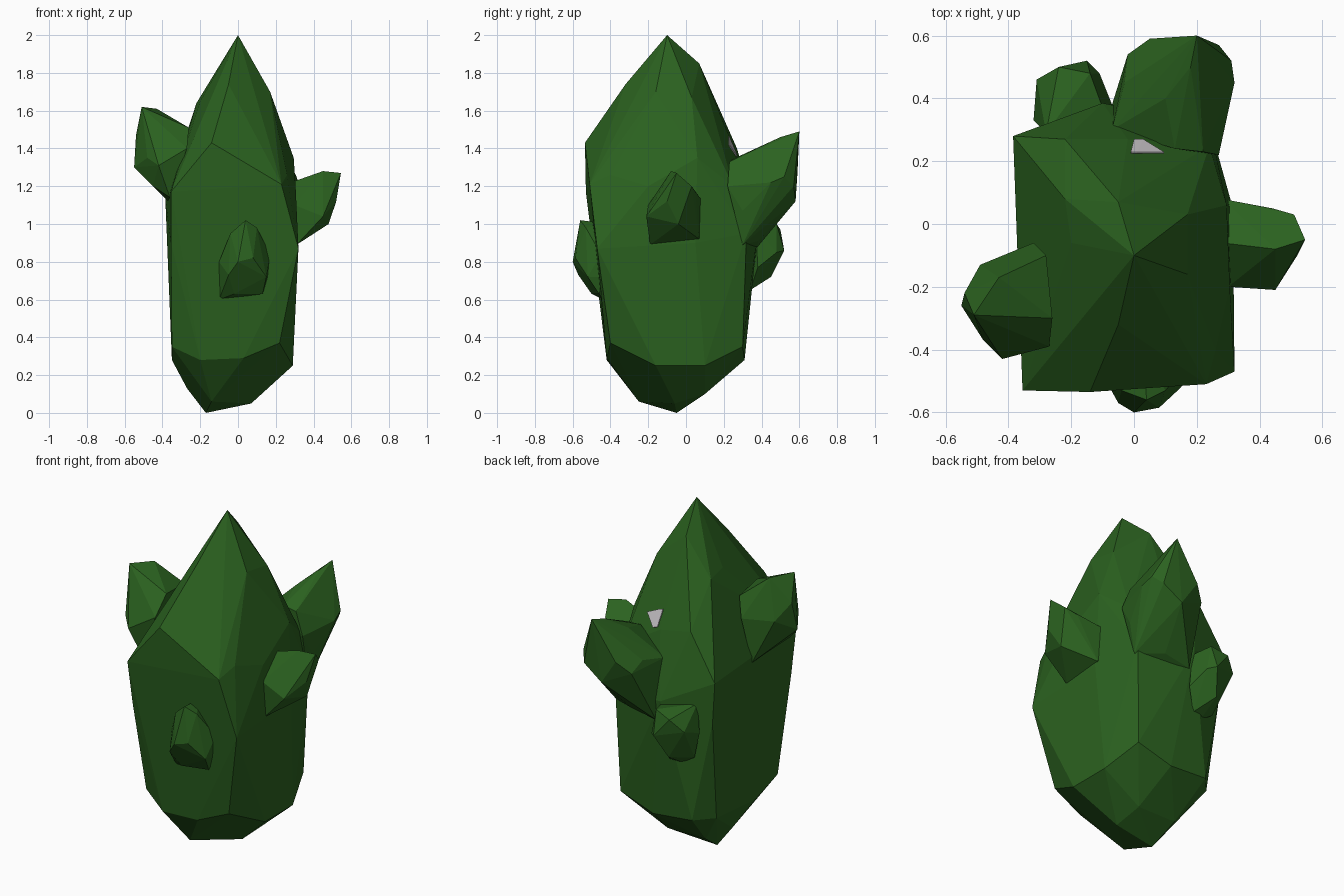
import bpy, bmesh, math


def colour(name, rgb):
    m = bpy.data.materials.new(name)
    m.diffuse_color = (*rgb, 1)
    return m


GREEN = colour("leaf green", (0.024, 0.122, 0.014))
GREY = colour("pale grey", (0.6, 0.57, 0.6))


def faceted(name, points, mat):
    """Flat-shaded convex solid wrapped round a few key points."""
    bm = bmesh.new()
    for p in points:
        bm.verts.new(p)
    bmesh.ops.convex_hull(bm, input=bm.verts)
    bmesh.ops.delete(bm, geom=[v for v in bm.verts if not v.link_faces], context='VERTS')
    bmesh.ops.dissolve_limit(bm, angle_limit=math.radians(3), verts=bm.verts, edges=bm.edges)
    bmesh.ops.recalc_face_normals(bm, faces=bm.faces)
    me = bpy.data.meshes.new(name)
    bm.to_mesh(me)
    bm.free()
    me.materials.append(mat)
    ob = bpy.data.objects.new(name, me)
    bpy.context.collection.objects.link(ob)
    return ob


# Main trunk: tapered foot, two body rings, pointed crown
foot = [(-.17, -.05, 0), (.07, -.06, .05), (-.14, -.25, .06), (.05, .1, .1),
        (-.2, .1, .1), (-.27, -.05, .13), (.2, -.05, .17)]
low_ring = [(-.35, -.36, .35), (-.2, -.42, .28), (.03, -.42, .29), (.22, -.4, .37),
            (.29, -.16, .25), (.29, .1, .25), (.22, .3, .35), (0, .31, .28),
            (-.25, .3, .3), (-.34, .2, .3), (-.35, -.15, .28)]
mid_ring = [(-.37, .28, .9), (-.1, .385, 1.0), (.24, .32, .95),
            (.32, -.47, .87), (-.355, -.48, .9), (.315, .05, .9)]
high_ring = [(-.355, -.53, 1.17), (-.14, -.535, 1.43), (.23, -.51, 1.21), (.26, -.4, 1.26),
             (.305, -.2, 1.2), (.295, .06, 1.35), (.24, .25, 1.2), (-.02, .27, 1.36),
             (-.22, .27, 1.4), (-.385, .28, 1.14), (-.355, -.07, 1.2)]
crown = [(0, -.1, 2), (-.05, -.32, 1.74), (-.05, .07, 1.85), (.17, -.16, 1.7),
         (-.2, -.06, 1.65), (-.22, .08, 1.64), (.17, .03, 1.67)]
faceted("trunk", foot + low_ring + mid_ring + high_ring + crown, GREEN)

# Side buds
faceted("left_bud", [
    (-.51, -.29, 1.62), (-.43, -.17, 1.61), (-.26, -.3, 1.51), (-.28, -.1, 1.49),
    (-.55, -.26, 1.3), (-.54, -.22, 1.47), (-.49, -.13, 1.38), (-.32, -.06, 1.38),
    (-.27, -.39, 1.4), (-.42, -.43, 1.31), (-.48, -.37, 1.35), (-.37, -.09, 1.12),
    (-.36, -.38, 1.14), (-.45, -.33, 1.2)], GREEN)
faceted("right_bud", [
    (.545, -.05, 1.27), (.45, -.08, 1.28), (.28, -.06, 1.22), (.51, .03, 1.2),
    (.44, .05, 1.17), (.28, .08, 1.13), (.45, -.21, 1.04), (.3, -.2, 1.1),
    (.52, -.1, 1.12), (.48, -.04, 1.0), (.31, .07, .92), (.31, -.19, .89)], GREEN)
faceted("front_bud", [
    (.04, -.56, 1.02), (.1, -.53, .98), (.17, -.45, .84), (.16, -.43, .72), (.15, -.52, .72),
    (.13, -.46, .63), (-.02, -.5, .63), (-.1, -.44, .6), (-.1, -.48, .8),
    (-.04, -.53, .95), (0, -.6, .8), (.08, -.585, .82), (-.05, -.57, .73),
    (.03, -.4, 1.0)], GREEN)

# Back buds, one large and one small
faceted("back_bud_large", [
    (.2, .6, 1.49), (.18, .5, 1.46), (.1, .4, 1.39), (.22, .23, 1.33), (.13, .24, 1.34),
    (-.07, .3, 1.22), (-.03, .45, 1.25), (-.02, .54, 1.2), (.05, .59, 1.27),
    (.27, .57, 1.2), (.31, .52, 1.25), (.32, .45, 1.22), (.28, .3, 1.07),
    (.27, .22, 1.2), (.15, .58, 1.12), (.25, .3, .89), (.1, .38, .91),
    (-.07, .38, .88)], GREEN)
faceted("back_bud_small", [
    (-.15, .52, .86), (-.24, .5, .97), (-.14, .48, 1.0), (-.31, .46, .9), (-.32, .33, .85),
    (-.28, .29, 1.0), (-.1, .37, .98), (-.11, .48, .85), (-.2, .45, .72), (-.07, .38, .77),
    (-.2, .32, .64), (-.13, .34, .65), (-.28, .32, .69)], GREEN)

# Small pale chip just above the large back bud
chip = [(-.01, .23, 1.465), (.01, .23, 1.46), (.095, .23, 1.42),
        (0, .27, 1.37), (.03, .27, 1.36)]
faceted("pale_chip", chip + [(x, y - .006, z - .003) for x, y, z in chip], GREY)
